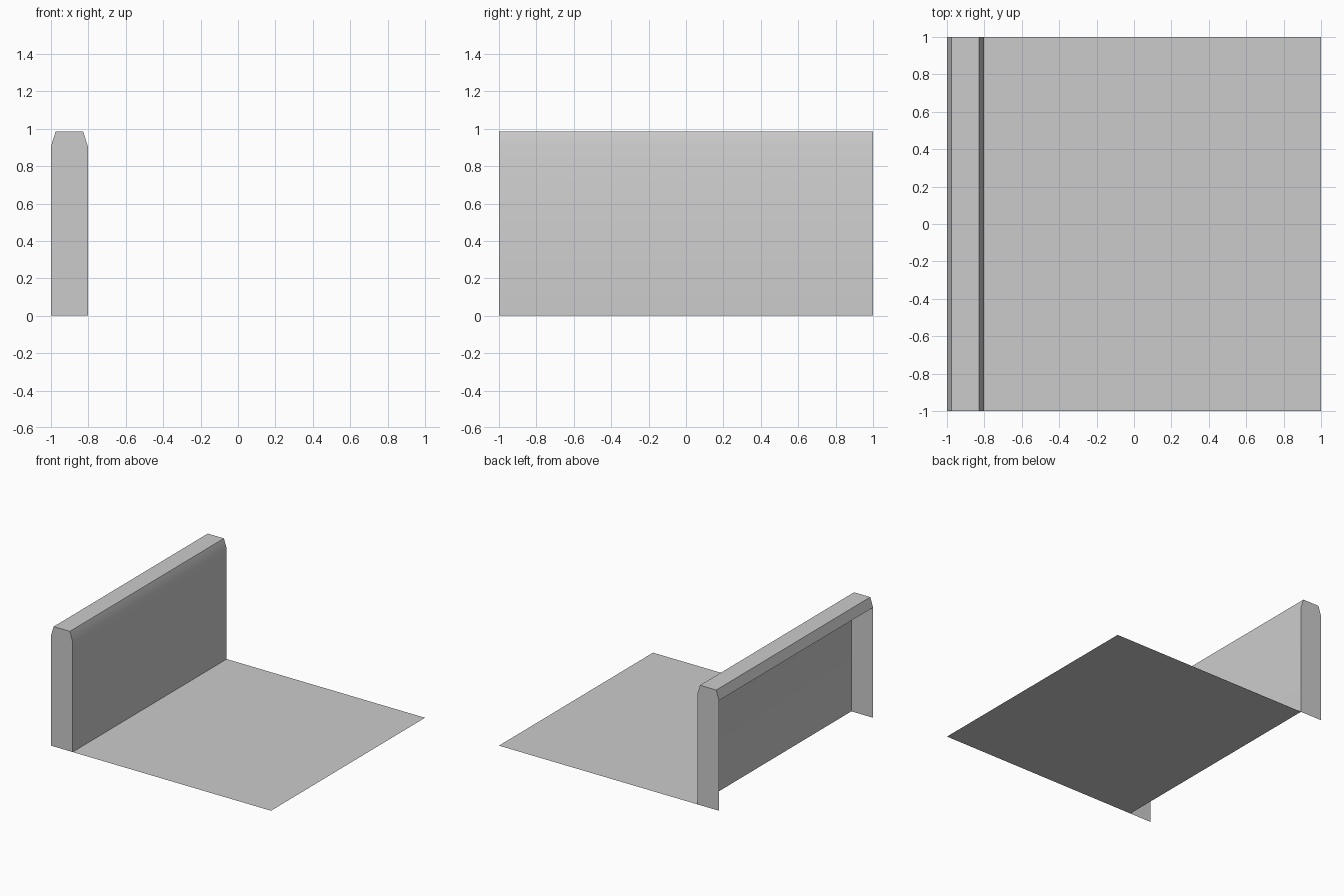
import bpy
import bmesh

old = bpy.data.objects.get("Cube")
if old:
    bpy.data.objects.remove(old, do_unlink=True)

grey = bpy.data.materials.new("plain_grey")
grey.use_nodes = True
colour = (0.6, 0.6, 0.6, 1)
grey.diffuse_color = colour
grey.node_tree.nodes["Principled BSDF"].inputs["Base Color"].default_value = colour

INNER, OUTER, HALF = -0.803, -1.0, 1.0


def make_object(name, bm):
    mesh = bpy.data.meshes.new(name)
    bm.to_mesh(mesh)
    bm.free()
    mesh.materials.append(grey)
    obj = bpy.data.objects.new(name, mesh)
    bpy.context.collection.objects.link(obj)
    return obj


# Wall shell: bevelled cross-section, open on the outer side and underneath
profile = [(INNER, 0), (INNER, 0.906), (-0.828, 0.985),
           (-0.975, 0.985), (OUTER, 0.906), (OUTER, 0)]
bm = bmesh.new()
front = [bm.verts.new((x, -HALF, z)) for x, z in profile]
back = [bm.verts.new((x, HALF, z)) for x, z in profile]
for i in range(len(profile) - 2):
    bm.faces.new((front[i], back[i], back[i + 1], front[i + 1]))

# End caps
bm.faces.new(front[::-1]).normal_update()
bm.faces.new(back)
bmesh.ops.recalc_face_normals(bm, faces=bm.faces)
bm.normal_update()
top = max(bm.faces, key=lambda f: f.calc_center_median().z)
if top.normal.z < 0:
    bmesh.ops.reverse_faces(bm, faces=bm.faces)
wall = make_object("wall", bm)

# Soften only the shallow inner bevel
bpy.ops.object.select_all(action="DESELECT")
wall.select_set(True)
bpy.context.view_layer.objects.active = wall
bpy.ops.object.shade_smooth_by_angle()

# Floor sheet
bm = bmesh.new()
bm.faces.new([bm.verts.new((x, y, 0)) for x, y in
              ((INNER, -HALF), (HALF, -HALF), (HALF, HALF), (INNER, HALF))])
make_object("floor", bm)
